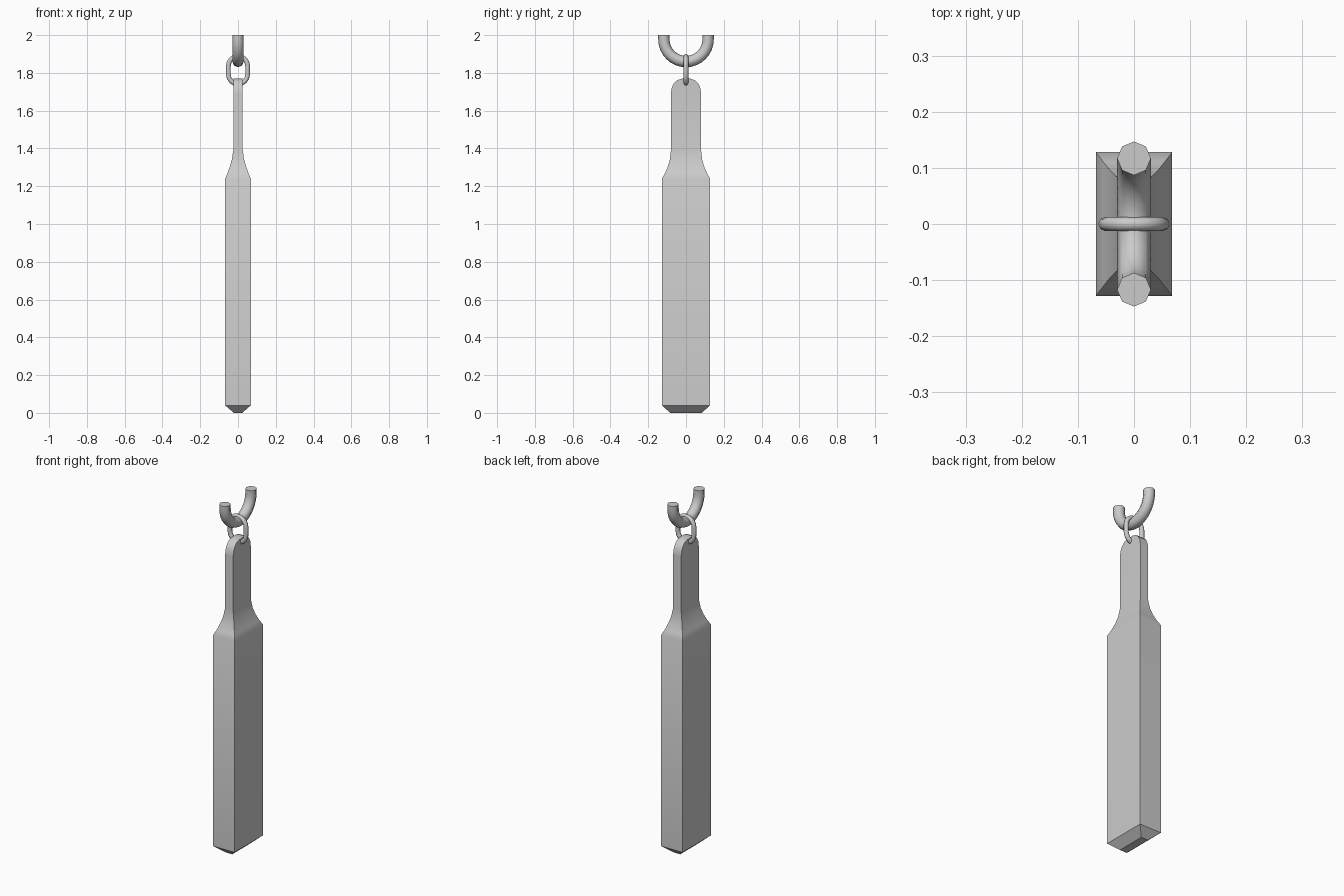
import bpy, bmesh, math
from mathutils import Vector

if "Cube" in bpy.data.objects:
    bpy.data.objects.remove(bpy.data.objects["Cube"])


def make_object(name, bm, angle):
    bmesh.ops.recalc_face_normals(bm, faces=bm.faces[:])
    mesh = bpy.data.meshes.new(name)
    bm.to_mesh(mesh)
    bm.free()
    ob = bpy.data.objects.new(name, mesh)
    bpy.context.collection.objects.link(ob)
    bpy.ops.object.select_all(action='DESELECT')
    ob.select_set(True)
    bpy.context.view_layer.objects.active = ob
    bpy.ops.object.shade_smooth_by_angle(angle=math.radians(angle))
    return ob


def skin(name, rings, closed, angle):
    """Bridge a series of equal vertex rings, capping the ends if open."""
    bm = bmesh.new()
    rows = [[bm.verts.new(p) for p in ring] for ring in rings]
    pairs = list(zip(rows, rows[1:]))
    if closed:
        pairs.append((rows[-1], rows[0]))
    n = len(rows[0])
    for a, b in pairs:
        for i in range(n):
            j = (i + 1) % n
            bm.faces.new((a[i], a[j], b[j], b[i]))
    if not closed:
        bm.faces.new(rows[0])
        bm.faces.new(rows[-1])
    return make_object(name, bm, angle)


def tube(name, path, side, radius, closed, sides=8):
    """Sweep a circle along (point, outward direction) pairs."""
    rings = []
    for p, out in path:
        ring = []
        for k in range(sides):
            a = 2 * math.pi * k / sides
            ring.append(p + radius * (math.cos(a) * out + math.sin(a) * side))
        rings.append(ring)
    return skin(name, rings, closed, 50)


# Hanging weight: half width x, half depth y, height z
levels = [(0.022, 0.083, 0.0), (0.068, 0.128, 0.04), (0.068, 0.128, 1.24),
          (0.055, 0.111, 1.27), (0.043, 0.096, 1.305), (0.033, 0.086, 1.34),
          (0.025, 0.08, 1.39), (0.025, 0.08, 1.69), (0.025, 0.076, 1.72),
          (0.025, 0.064, 1.745), (0.025, 0.047, 1.761), (0.025, 0.025, 1.769)]
skin("hanging_weight", [[(x * u, y * v, z) for u, v in
                         ((-1, -1), (1, -1), (1, 1), (-1, 1))]
                        for x, y, z in levels], False, 30)

# Oval chain link through the top of the weight
tube_r, R = 0.0125, 0.051
path = []
for zc, start in ((1.837, 0), (1.792, math.pi)):
    for k in range(9):
        a = start + math.pi * k / 8
        out = Vector((math.cos(a), 0, math.sin(a)))
        path.append((Vector((0, 0, zc)) + R * out, out))
tube("chain_link", path, Vector((0, 1, 0)), tube_r, True)

# Open hook above the link, with straight ends cut flat
R, zc = 0.117, 1.977
path = [(Vector((0, -R, 2.0)), Vector((0, -1, 0)))]
for k in range(17):
    a = math.pi + math.pi * k / 16
    out = Vector((0, math.cos(a), math.sin(a)))
    path.append((Vector((0, 0, zc)) + R * out, out))
path.append((Vector((0, R, 2.0)), Vector((0, 1, 0))))
tube("hook", path, Vector((1, 0, 0)), 0.03, False)
